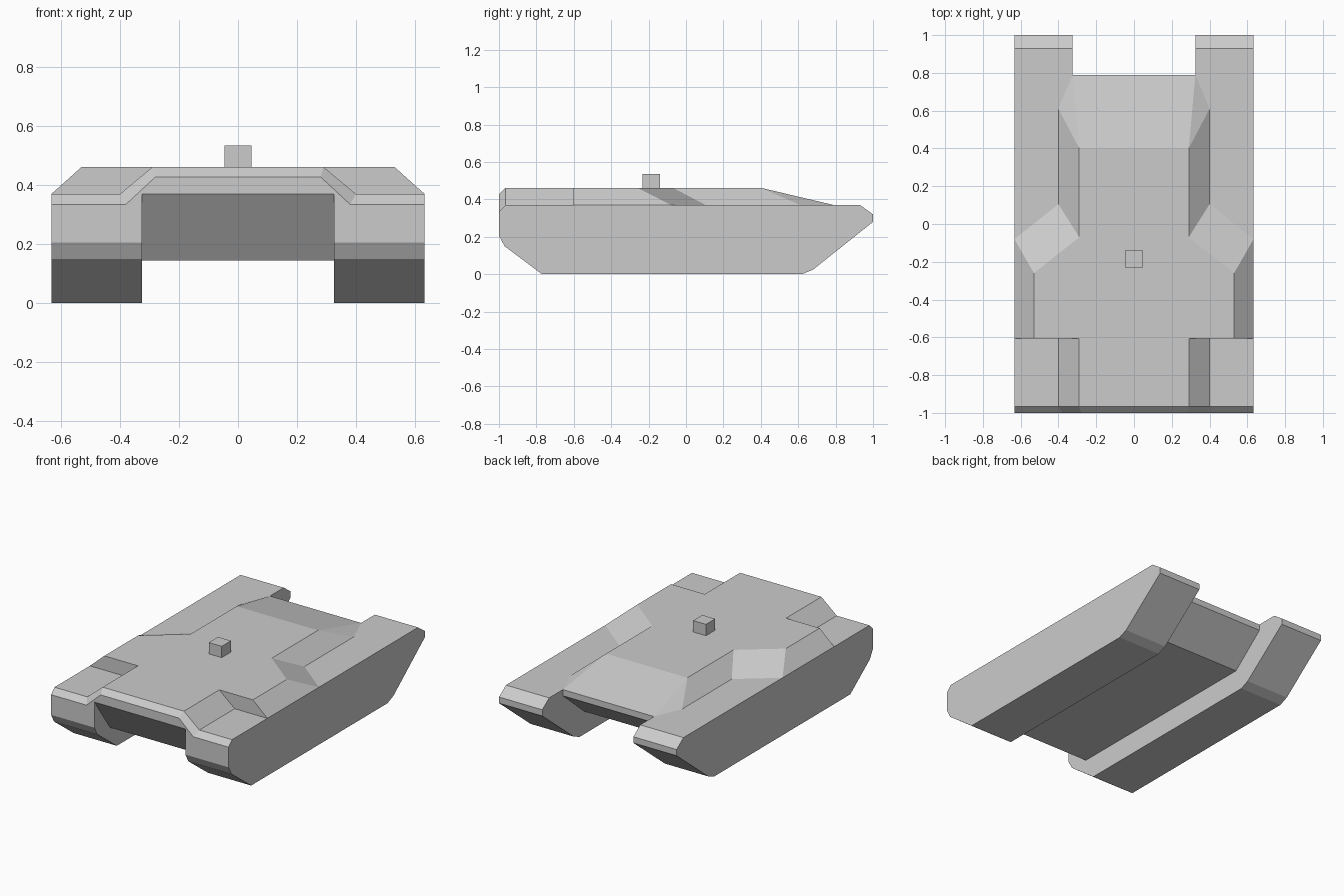
import bpy, bmesh

if "Cube" in bpy.data.objects:
    bpy.data.objects.remove(bpy.data.objects["Cube"])


def new_object(name, bm):
    mesh = bpy.data.meshes.new(name)
    bm.to_mesh(mesh)
    bm.free()
    obj = bpy.data.objects.new(name, mesh)
    bpy.context.collection.objects.link(obj)
    return obj


def extrude_profile(name, profile, x0, x1):
    """Extrude a closed (y, z) side profile from x0 to x1."""
    bm = bmesh.new()
    face = bm.faces.new([bm.verts.new((x0, y, z)) for y, z in profile])
    geom = bmesh.ops.extrude_face_region(bm, geom=[face])["geom"]
    moved = [g for g in geom if isinstance(g, bmesh.types.BMVert)]
    bmesh.ops.translate(bm, verts=moved, vec=(x1 - x0, 0, 0))
    bmesh.ops.recalc_face_normals(bm, faces=bm.faces)
    return new_object(name, bm)


def mirror_x(obj):
    mod = obj.modifiers.new("mirror", "MIRROR")
    mod.use_clip = True
    mod.merge_threshold = 0.0005


INNER, OUTER = 0.325, 0.633
SIDE_Z, DECK_Z = 0.37, 0.462

# Track pods, one per side
track = extrude_profile("track_pods", [
    (-0.77, 0), (0.62, 0), (0.68, 0.025), (1, 0.28), (1, 0.32), (0.93, SIDE_Z),
    (-0.965, SIDE_Z), (-1, 0.335), (-1, 0.205), (-0.97, 0.15)], INNER, OUTER)
mirror_x(track)

# Belly between the tracks, undercut at the front and rear
extrude_profile("hull_belly", [
    (-1, SIDE_Z), (-0.84, 0.145), (0.57, 0.145), (0.79, 0.33), (0.79, SIDE_Z)],
    -INNER, INNER)

# Raised deck: upper and lower outlines of the right half, front to rear
upper = [(0.28, -1, 0.428)] + [(x, y, DECK_Z) for x, y in [
    (0.29, -0.965), (0.29, -0.605), (0.53, -0.605),
    (0.53, -0.26), (0.29, -0.07), (0.29, 0.40)]]
lower = [(0.38, -1, 0.335)] + [(x, y, SIDE_Z) for x, y in [
    (0.40, -0.965), (0.40, -0.605), (OUTER, -0.605),
    (OUTER, -0.08), (0.40, 0.105), (0.40, 0.61)]]

bm = bmesh.new()
t = [bm.verts.new(p) for p in upper]
b = [bm.verts.new(p) for p in lower]
tail = bm.verts.new((INNER, 0.79, SIDE_Z))


def centre(v):
    return bm.verts.new((0, v.co.y, v.co.z))


c_lip, c_front, c_rear, c_tail = (centre(v) for v in (t[0], t[1], t[-1], tail))
# sloped sides and shoulders
for i in range(len(t) - 1):
    bm.faces.new((t[i], b[i], b[i + 1], t[i + 1]))
bm.faces.new((t[-1], b[-1], tail))
# flat top, front bevel and rear slope
bm.faces.new(t[1:] + [c_rear, c_front])
bm.faces.new((t[0], t[1], c_front, c_lip))
bm.faces.new((t[-1], tail, c_tail, c_rear))
# front lip
lip = [bm.verts.new(p) for p in [(0, -1, SIDE_Z), (INNER, -1, SIDE_Z), (INNER, -1, 0.335)]]
bm.faces.new([c_lip] + lip + [b[0], t[0]])
mirror_x(new_object("raised_deck", bm))

# Small block on the deck
bpy.ops.mesh.primitive_cube_add(size=1, location=(0, -0.185, 0.4975))
block = bpy.context.object
block.name = "turret_mount"
block.scale = (0.092, 0.094, 0.075)
